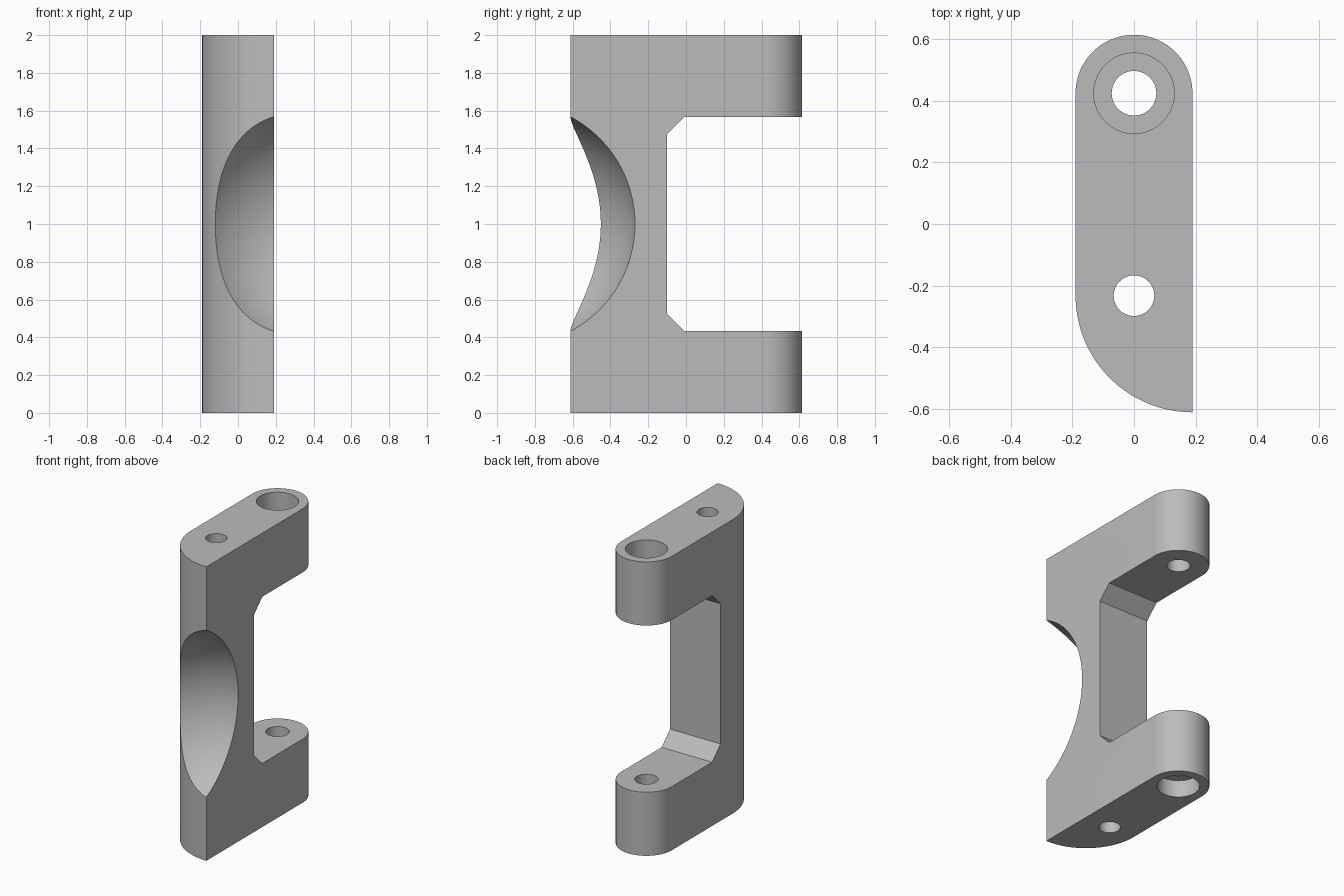
import bpy, bmesh
from math import pi, sin, cos, radians
from mathutils import Matrix

if "Cube" in bpy.data.objects:
    bpy.data.objects.remove(bpy.data.objects["Cube"], do_unlink=True)

HALF_W = 0.19        # half thickness of the bracket
EYE_Y = 0.425        # centre of the rounded arm ends
PIN_Y = -0.233       # centre of the long pin hole
HEIGHT = 2.0

grey = bpy.data.materials.new("plain grey")
grey.use_nodes = True
colour = (0.5, 0.5, 0.5, 1)
grey.diffuse_color = colour
grey.node_tree.nodes["Principled BSDF"].inputs["Base Color"].default_value = colour


def arc(cx, cy, r, a0, a1, n):
    steps = [radians(a0 + (a1 - a0) * i / n) for i in range(n + 1)]
    return [(cx + r * cos(a), cy + r * sin(a)) for a in steps]


def finish(bm, name):
    bmesh.ops.recalc_face_normals(bm, faces=bm.faces)
    mesh = bpy.data.meshes.new(name)
    bm.to_mesh(mesh)
    bm.free()
    mesh.materials.append(grey)
    obj = bpy.data.objects.new(name, mesh)
    bpy.context.collection.objects.link(obj)
    return obj


def prism(name, points, push):
    """Extrude a closed outline of 3D points along a vector."""
    bm = bmesh.new()
    face = bm.faces.new([bm.verts.new(p) for p in points])
    side = bmesh.ops.extrude_face_region(bm, geom=[face])["geom"]
    verts = [v for v in side if isinstance(v, bmesh.types.BMVert)]
    bmesh.ops.translate(bm, verts=verts, vec=push)
    return finish(bm, name)


def drill(name, y, r, z0, z1):
    circle = arc(0, y, r, 0, 360, 64)[:-1]
    return prism(name, [(x, v, z0) for x, v in circle], (0, 0, z1 - z0))


# Body: rounded at the back, quarter round at the front right
outline = arc(0, EYE_Y, HALF_W, 0, 180, 48)
outline += arc(HALF_W, -0.232, 2 * HALF_W, 180, 270, 48)
body = prism("bracket_body", [(x, y, 0) for x, y in outline], (0, 0, HEIGHT))

# Chamfered opening between the two arms
low, wall, bevel = 0.433, -0.10, 0.09
lower = [(1, low), (wall + bevel, low), (wall, low + bevel)]
opening = lower + [(y, HEIGHT - z) for y, z in reversed(lower)]
cutters = [prism("opening_cutter", [(-0.5, y, z) for y, z in opening], (1, 0, 0))]

# Spherical hollow on the front corner
bm = bmesh.new()
bmesh.ops.create_uvsphere(bm, u_segments=128, v_segments=64, radius=0.664,
                          matrix=Matrix.Translation((0.356, -0.913, 1)))
cutters.append(finish(bm, "hollow_cutter"))

# Pin hole, bolt hole and the counterbores at both ends
cutters += [
    drill("pin_hole_cutter", PIN_Y, 0.066, -0.1, HEIGHT + 0.1),
    drill("bolt_hole_cutter", EYE_Y, 0.0725, -0.1, HEIGHT + 0.1),
    drill("top_counterbore_cutter", EYE_Y, 0.131, HEIGHT - 0.2, HEIGHT + 0.1),
    drill("bottom_counterbore_cutter", EYE_Y, 0.131, -0.1, 0.115),
]

bpy.ops.object.select_all(action="DESELECT")
body.select_set(True)
bpy.context.view_layer.objects.active = body
for cutter in cutters:
    mod = body.modifiers.new(cutter.name, "BOOLEAN")
    mod.operation = "DIFFERENCE"
    mod.solver = "EXACT"
    mod.object = cutter
    bpy.ops.object.modifier_apply(modifier=mod.name)
    bpy.data.objects.remove(cutter, do_unlink=True)

bpy.ops.object.shade_smooth_by_angle(angle=radians(30))
